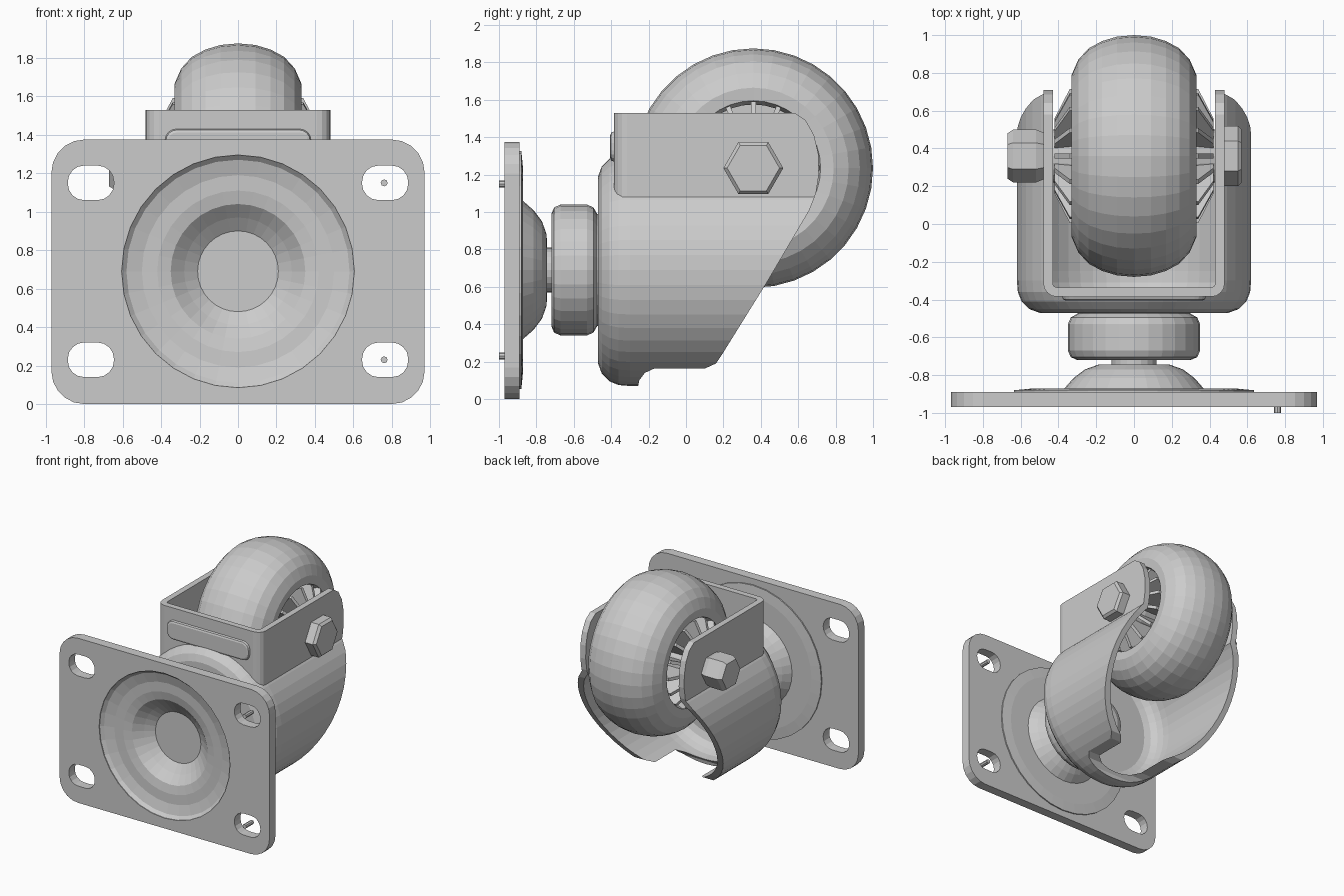
import bpy, bmesh
from math import sin, cos, pi
from mathutils import Matrix

if "Cube" in bpy.data.objects:
    bpy.data.objects.remove(bpy.data.objects["Cube"])

CZ = 0.69                 # swivel axis height
WY, WZ = 0.36, 1.235      # wheel centre


def finish(name, bm):
    bmesh.ops.remove_doubles(bm, verts=bm.verts, dist=1e-5)
    bmesh.ops.recalc_face_normals(bm, faces=bm.faces)
    me = bpy.data.meshes.new(name)
    bm.to_mesh(me)
    bm.free()
    ob = bpy.data.objects.new(name, me)
    bpy.context.collection.objects.link(ob)
    return ob


def lathe(name, prof, axis, n, centre=(0, 0, 0), phase=0):
    """Revolve (radius, position) points about a line along X or Y."""
    bm = bmesh.new()
    rings = []
    for r, a in prof:
        ring = []
        for k in range(n):
            t = 2 * pi * k / n + phase
            c, s = r * cos(t), r * sin(t)
            p = (c, a, s) if axis == 'Y' else (a, c, s)
            ring.append(bm.verts.new([p[i] + centre[i] for i in range(3)]))
        rings.append(ring)
    m = len(prof)
    for i in range(m):
        j = (i + 1) % m
        if prof[i][0] == 0 and prof[j][0] == 0:
            continue
        for k in range(n):
            l = (k + 1) % n
            bm.faces.new((rings[i][k], rings[i][l], rings[j][l], rings[j][k]))
    return finish(name, bm)


def add_prism(bm, pts, axis, lo, hi, mat=Matrix()):
    """Extrude a 2D outline: X -> (y, z), Y -> (x, z), Z -> (x, y)."""
    def put(p, h):
        v = {'X': (h, p[0], p[1]), 'Y': (p[0], h, p[1]), 'Z': (p[0], p[1], h)}[axis]
        return bm.verts.new((mat @ Matrix.Translation(v)).translation)
    a, b = [put(p, lo) for p in pts], [put(p, hi) for p in pts]
    bm.faces.new(a)
    bm.faces.new(b[::-1])
    for i in range(len(pts)):
        j = (i + 1) % len(pts)
        bm.faces.new((a[i], b[i], b[j], a[j]))


def prism(name, pts, axis, lo, hi):
    bm = bmesh.new()
    add_prism(bm, pts, axis, lo, hi)
    return finish(name, bm)


def round_rect(cx, cy, w, h, r, n=4):
    pts = []
    for q, (sx, sy) in enumerate([(1, 1), (-1, 1), (-1, -1), (1, -1)]):
        for k in range(n + 1):
            t = pi / 2 * (q + k / n)
            pts.append((cx + sx * (w / 2 - r) + r * cos(t), cy + sy * (h / 2 - r) + r * sin(t)))
    return pts


def boolean(ob, cutter, op):
    mod = ob.modifiers.new("cut", 'BOOLEAN')
    mod.operation, mod.object, mod.solver = op, cutter, 'EXACT'
    bpy.context.view_layer.objects.active = ob
    bpy.ops.object.modifier_apply(modifier=mod.name)
    bpy.data.objects.remove(cutter)


AX = (0, 0, CZ)

# mounting plate with slots and a round opening
plate = prism("mounting_plate", round_rect(0, 0.6875, 1.94, 1.375, 0.17, 5), 'Y', -0.97, -0.89)
boolean(plate, lathe("opening", [(0, -1.1), (0.605, -1.1), (0.605, -0.8), (0, -0.8)], 'Y', 32, AX), 'DIFFERENCE')
for x in (-0.765, 0.765):
    for z in (0.23, 1.15):
        boolean(plate, prism("slot", round_rect(x, z, 0.24, 0.18, 0.085), 'Y', -1.1, -0.8), 'DIFFERENCE')

# pressed dish in the plate
lathe("swivel_dish", [(0.61, -0.968), (0.58, -0.94), (0.5, -0.918), (0.42, -0.915), (0.35, -0.9),
                      (0.28, -0.84), (0.21, -0.79), (0, -0.79), (0, -0.74), (0.19, -0.745),
                      (0.26, -0.77), (0.32, -0.815), (0.37, -0.872), (0.55, -0.872), (0.635, -0.88),
                      (0.635, -0.892), (0.61, -0.892)], 'Y', 32, AX)

# small pins in the right-hand slots
for z in (0.23, 1.15):
    lathe("slot_pin", [(0, -1.0), (0.018, -1.0), (0.018, -0.9), (0, -0.9)], 'Y', 8, (0.76, 0, z))

# swivel neck, bearing collar and rivet inside the fork
lathe("swivel_neck", [(0, -0.76), (0.12, -0.76), (0.12, -0.7), (0, -0.7)], 'Y', 20, AX)
lathe("bearing_collar", [(0, -0.72), (0.30, -0.72), (0.335, -0.705), (0.35, -0.67), (0.35, -0.53),
                         (0.335, -0.495), (0.30, -0.475), (0.30, -0.46), (0, -0.46)], 'Y', 28, AX)
lathe("fork_rivet", [(0, -0.44), (0.2, -0.44), (0.2, -0.4), (0.15, -0.38), (0, -0.38)], 'Y', 20, AX)


# fork: round cup joined to an upper U, hollowed, then trimmed to the side outline
def cup(name, d, end):
    prof = [(0, -0.47), (0.5, -0.47), (0.555, -0.45), (0.595, -0.41), (0.615, -0.36), (0.62, -0.3)]
    s = 1 - d / 0.62
    return lathe(name, [(r * s, y + d) for r, y in prof] + [(0.62 * s, end), (0, end)], 'Y', 48, AX)


def upper_u(name, d, end, top):
    w, y0, r = 0.48 - d, -0.385 + d, 0.07 - d
    arc = [(w - r + r * sin(pi / 8 * k), y0 + r - r * cos(pi / 8 * k)) for k in range(5)]
    pts = [(-x, y) for x, y in arc[::-1]] + arc + [(w, end), (-w, end)]
    return prism(name, pts, 'Z', 0.7, top)


fork = cup("fork", 0, 0.9)
boolean(fork, upper_u("u_outer", 0, 0.91, 1.6), 'UNION')
boolean(fork, cup("cup_inner", 0.05, 1.1), 'DIFFERENCE')
boolean(fork, upper_u("u_inner", 0.05, 1.12, 1.7), 'DIFFERENCE')
side = [(-0.6, 1.53), (0.58, 1.53), (0.64, 1.49), (0.685, 1.41), (0.708, 1.31), (0.71, 1.2),
        (0.695, 1.1), (0.66, 1.01), (0.43, 0.62), (0.2, 0.25), (0.16, 0.19), (0.1, 0.163),
        (-0.17, 0.163), (-0.22, 0.14), (-0.25, 0.1), (-0.27, 0.0), (-0.6, 0.0)]
boolean(fork, prism("side_outline", side, 'X', -0.8, 0.8), 'INTERSECT')

# pressed rib across the front of the fork
rib = prism("fork_rib", round_rect(0, 1.35, 0.76, 0.16, 0.06), 'Y', -0.405, -0.36)
bev = rib.modifiers.new("bevel", 'BEVEL')
bev.width, bev.segments = 0.018, 2

# tyre
half = [(0.36, 0.325), (0.43, 0.33), (0.51, 0.295), (0.57, 0.24), (0.608, 0.17), (0.632, 0.09)]
tyre = [(r, -x) for r, x in half] + [(0.64, 0)] + half[::-1]
lathe("tyre", tyre + [(0.34, 0.27), (0.34, -0.27)], 'X', 36, (0, WY, WZ))

# wheel web, hub and radial ribs
lathe("wheel_web", [(0, -0.1), (0.36, -0.1), (0.36, 0.1), (0, 0.1)], 'X', 36, (0, WY, WZ))
lathe("wheel_hub", [(0, -0.43), (0.14, -0.43), (0.17, -0.3), (0.17, 0.3), (0.14, 0.43), (0, 0.43)],
      'X', 24, (0, WY, WZ))
bm = bmesh.new()
outline = [(-0.34, 0.355), (-0.42, 0.2), (-0.42, 0.1), (0.42, 0.1), (0.42, 0.2), (0.34, 0.355)]
for k in range(16):
    m = Matrix.Translation((0, WY, WZ)) @ Matrix.Rotation(2 * pi * k / 16, 4, 'X')
    add_prism(bm, outline, 'Y', -0.013, 0.013, m)
finish("wheel_ribs", bm)

# axle with hexagonal bolt head and longer nut
lathe("axle", [(0, -0.6), (0.07, -0.6), (0.07, 0.55), (0, 0.55)], 'X', 16, (0, WY, WZ))
lathe("bolt_head", [(0, 0.47), (0.16, 0.47), (0.16, 0.55), (0.14, 0.57), (0, 0.57)], 'X', 6, (0, WY, WZ))
lathe("axle_nut", [(0, -0.47), (0.12, -0.47), (0.14, -0.52), (0.14, -0.64), (0.12, -0.67), (0, -0.67)],
      'X', 6, (0, WY, WZ))
